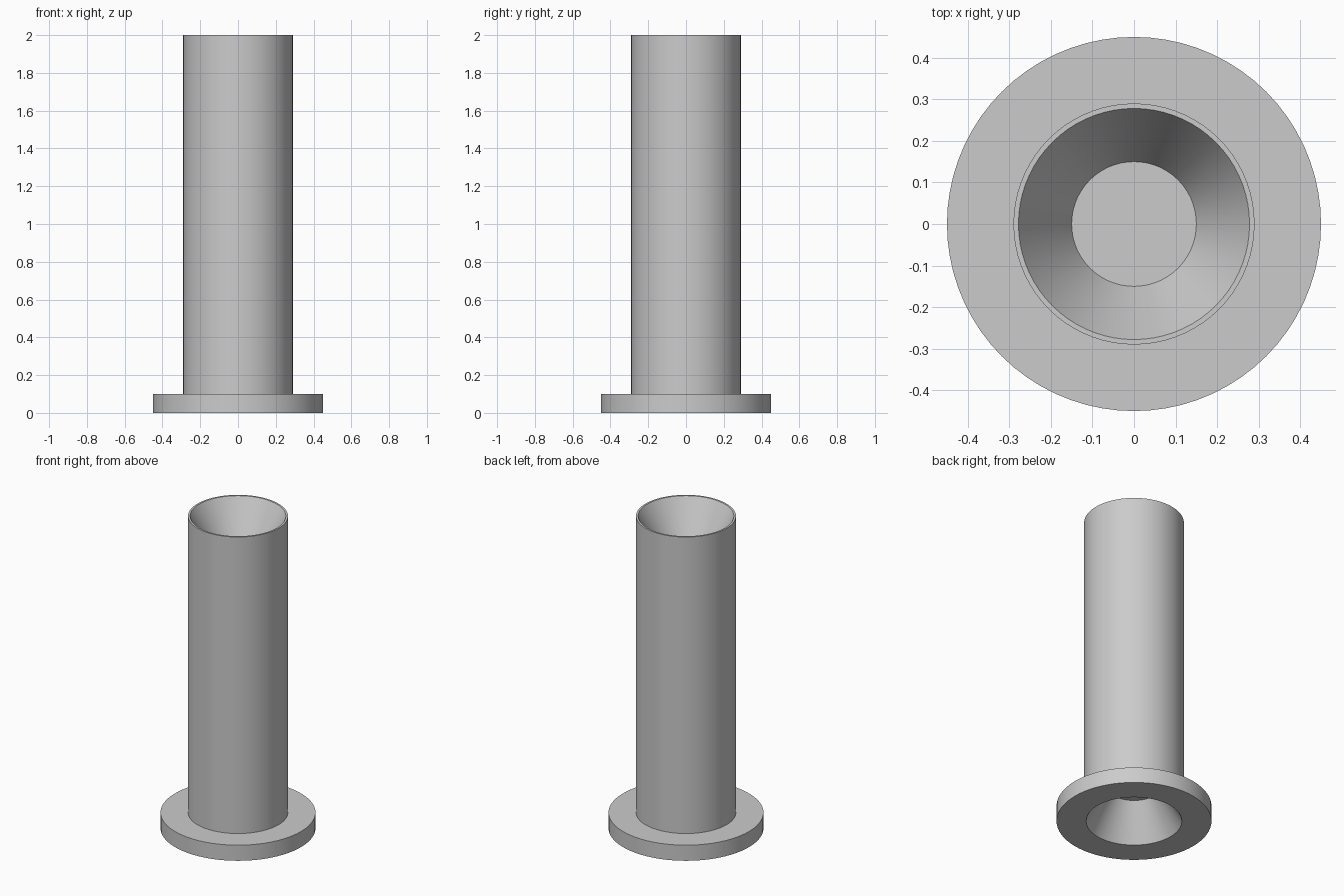
import bpy
import bmesh
from math import radians, tau, cos, sin

cube = bpy.data.objects.get("Cube")
if cube:
    bpy.data.objects.remove(cube, do_unlink=True)

SEGMENTS = 72
HEIGHT = 2.0
FLANGE_RADIUS, FLANGE_HEIGHT = 0.45, 0.10
BARREL_RADIUS = 0.29
MOUTH_RADIUS, SEAT_RADIUS, SEAT_DEPTH = 0.278, 0.15, 0.225

grey = bpy.data.materials.new("plain grey")
grey.use_nodes = True
colour = (0.6, 0.6, 0.6, 1.0)
grey.diffuse_color = colour
grey.node_tree.nodes["Principled BSDF"].inputs["Base Color"].default_value = colour


def lathe(name, profile):
    """Revolve (radius, z) points about z and close both ends with discs."""
    bm = bmesh.new()
    rings = []
    for radius, z in profile:
        angles = [tau * i / SEGMENTS for i in range(SEGMENTS)]
        rings.append([bm.verts.new((radius * cos(a), radius * sin(a), z)) for a in angles])
    for low, high in zip(rings, rings[1:]):
        for i in range(SEGMENTS):
            j = (i + 1) % SEGMENTS
            bm.faces.new((low[i], low[j], high[j], high[i]))
    bm.faces.new(rings[0])
    bm.faces.new(rings[-1])
    bmesh.ops.recalc_face_normals(bm, faces=bm.faces)
    mesh = bpy.data.meshes.new(name)
    bm.to_mesh(mesh)
    bm.free()
    mesh.materials.append(grey)
    obj = bpy.data.objects.new(name, mesh)
    bpy.context.collection.objects.link(obj)
    bpy.ops.object.select_all(action="DESELECT")
    obj.select_set(True)
    bpy.context.view_layer.objects.active = obj
    bpy.ops.object.shade_smooth_by_angle(angle=radians(25))
    return obj


# Flanged barrel with a conical, flat-bottomed socket in each end
lathe("flanged_barrel", [
    (SEAT_RADIUS, SEAT_DEPTH),
    (MOUTH_RADIUS, 0),
    (FLANGE_RADIUS, 0),
    (FLANGE_RADIUS, FLANGE_HEIGHT),
    (BARREL_RADIUS, FLANGE_HEIGHT),
    (BARREL_RADIUS, HEIGHT),
    (MOUTH_RADIUS, HEIGHT),
    (SEAT_RADIUS, HEIGHT - SEAT_DEPTH),
])
